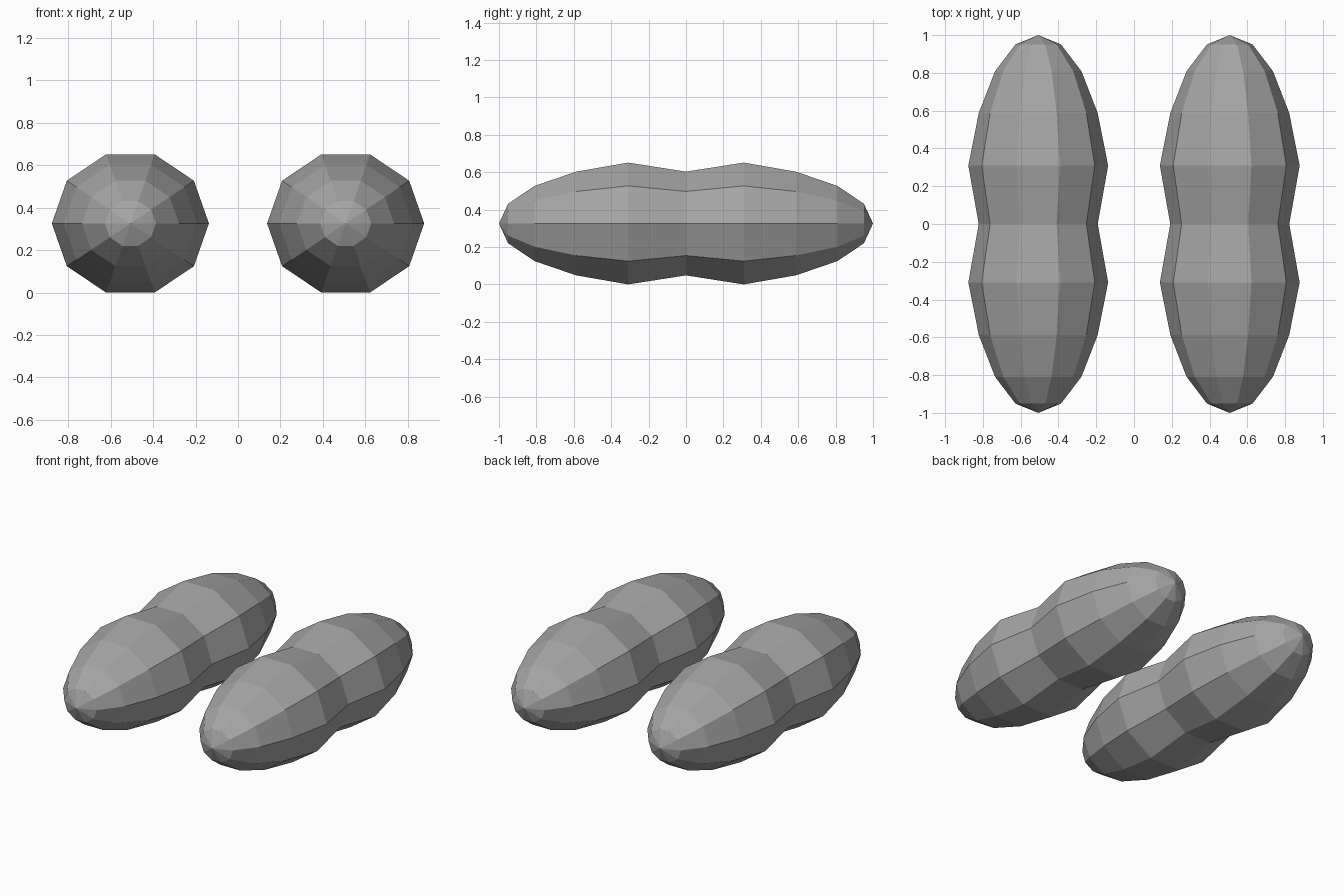
import bpy, bmesh
from math import sin, cos, pi

cube = bpy.data.objects.get("Cube")
if cube:
    bpy.data.objects.remove(cube, do_unlink=True)

SIDES, RINGS = 10, 10
RADIUS_X, RADIUS_Z = 0.389, 0.36
WAIST = 0.81
CENTER_X = 0.507

grey = bpy.data.materials.new("plain grey")
grey.use_nodes = True
colour = (0.38, 0.38, 0.38, 1)
grey.diffuse_color = colour
grey.node_tree.nodes["Principled BSDF"].inputs["Base Color"].default_value = colour


def pinched_pod(name, x):
    """Long faceted ellipsoid along y, with its middle ring drawn in."""
    bm = bmesh.new()
    center_z = RADIUS_Z * sin(pi * 0.4) ** 2
    rings = []
    for r in range(1, RINGS):
        a = pi * r / RINGS
        size = sin(a) * (WAIST if r == RINGS // 2 else 1)
        rings.append([bm.verts.new((RADIUS_X * size * cos(2 * pi * s / SIDES),
                                    -cos(a),
                                    center_z + RADIUS_Z * size * sin(2 * pi * s / SIDES)))
                      for s in range(SIDES)])
    front_tip = bm.verts.new((0, -1, center_z))
    back_tip = bm.verts.new((0, 1, center_z))
    for s in range(SIDES):
        t = (s + 1) % SIDES
        bm.faces.new((front_tip, rings[0][s], rings[0][t]))
        bm.faces.new((back_tip, rings[-1][t], rings[-1][s]))
        for a, b in zip(rings, rings[1:]):
            bm.faces.new((a[s], b[s], b[t], a[t]))
    bmesh.ops.recalc_face_normals(bm, faces=bm.faces)
    mesh = bpy.data.meshes.new(name)
    bm.to_mesh(mesh)
    bm.free()
    mesh.materials.append(grey)
    obj = bpy.data.objects.new(name, mesh)
    obj.location.x = x
    bpy.context.collection.objects.link(obj)


# Matching pair of pods, side by side
pinched_pod("left_pod", CENTER_X)
pinched_pod("right_pod", -CENTER_X)
